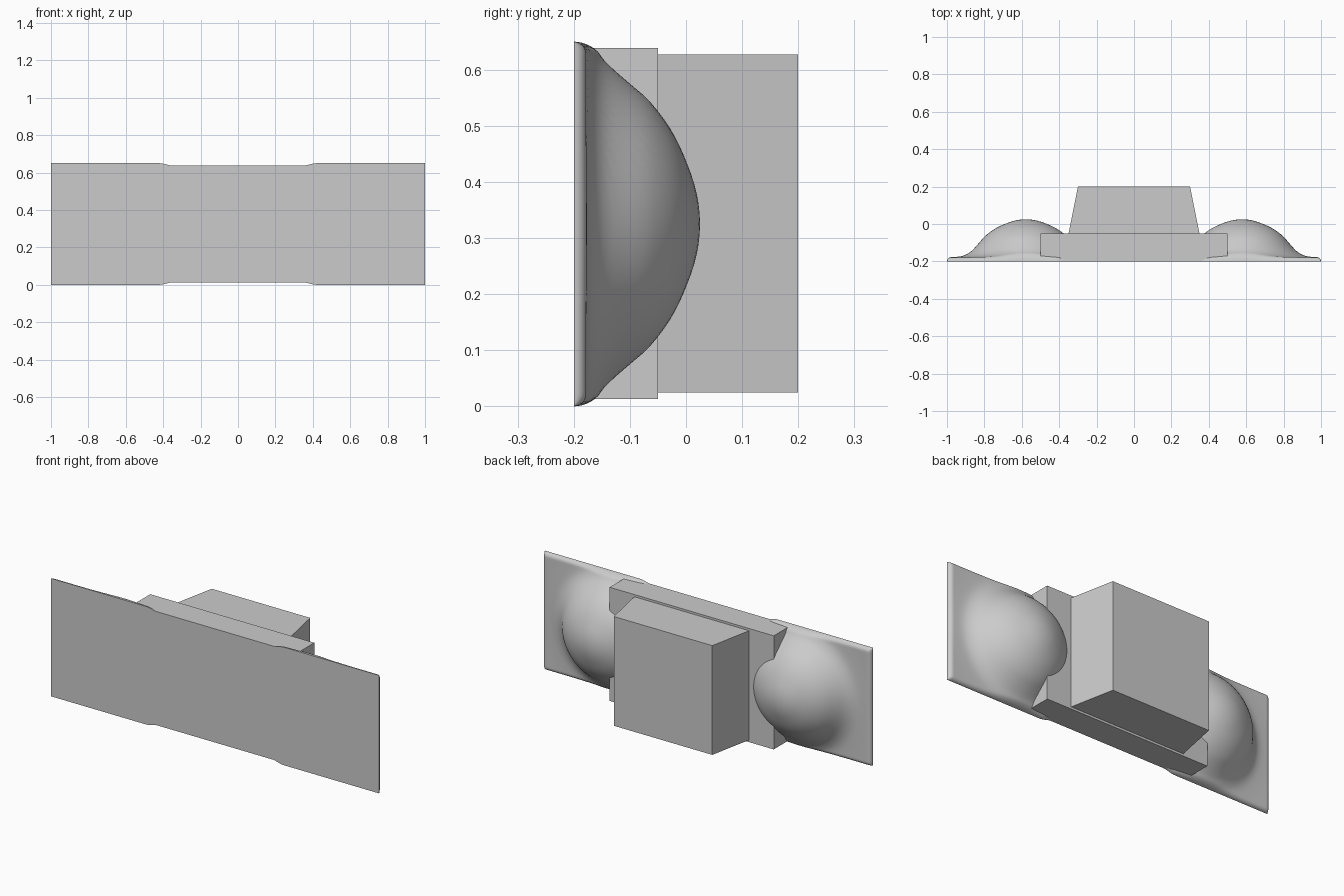
import bpy, bmesh, math

if "Cube" in bpy.data.objects:
    bpy.data.objects.remove(bpy.data.objects["Cube"])

grey = bpy.data.materials.new("plain grey")
grey.diffuse_color = (0.6, 0.6, 0.6, 1)
grey.use_nodes = True
grey.node_tree.nodes["Principled BSDF"].inputs["Base Color"].default_value = grey.diffuse_color


def finish(name, bm):
    bmesh.ops.recalc_face_normals(bm, faces=bm.faces)
    me = bpy.data.meshes.new(name)
    bm.to_mesh(me)
    bm.free()
    me.materials.append(grey)
    ob = bpy.data.objects.new(name, me)
    bpy.context.collection.objects.link(ob)
    return ob


def block(name, x_front, x_back, y0, y1, z0, z1):
    """Box whose half width changes from front to back."""
    bm = bmesh.new()
    outline = [(-x_front, y0), (x_front, y0), (x_back, y1), (-x_back, y1)]
    low = [bm.verts.new((x, y, z0)) for x, y in outline]
    top = [bm.verts.new((x, y, z1)) for x, y in outline]
    bm.faces.new(low)
    bm.faces.new(top)
    for i in range(4):
        j = (i + 1) % 4
        bm.faces.new((low[i], low[j], top[j], top[i]))
    return finish(name, bm)


# Radial profile of the domed pad: distance from centre, height over the front
PROFILE = [(0, .225), (.05, .22), (.1, .205), (.165, .175), (.22, .134), (.25, .1),
           (.28, .066), (.3, .048), (.34, .029), (.4, .023), (.5, .022), (.6, .022)]


def dome(r):
    """Smooth interpolation of the profile."""
    p = PROFILE
    n = len(p)

    def slope(i):
        if i == 0 or i == n - 1:
            return 0
        return (p[i + 1][1] - p[i - 1][1]) / (p[i + 1][0] - p[i - 1][0])
    for i in range(n - 1):
        if r <= p[i + 1][0]:
            w = p[i + 1][0] - p[i][0]
            t = (r - p[i][0]) / w
            return ((2*t**3 - 3*t*t + 1) * p[i][1] + (t**3 - 2*t*t + t) * w * slope(i)
                    + (3*t*t - 2*t**3) * p[i + 1][1] + (t**3 - t*t) * w * slope(i + 1))
    return p[-1][1]


def rim(d):
    """Quarter-round edge of the pad."""
    t = min(max(d / .022, 0), 1)
    return math.sqrt(max(0, 1 - (1 - t) ** 2))


# Domed side pads: flat front, bulging back, mirrored left and right
N = 56
X0, X1, HALF = .3, 1.0, .325
bm = bmesh.new()
grid = []
for i in range(N + 1):
    x = (X0 + X1) / 2 - (X1 - X0) / 2 * math.cos(math.pi * i / N)
    t = min(max((.42 - x) / .08, 0), 1)
    half = HALF - .015 * t * t * (3 - 2 * t)      # tucks into the centre bar
    row = []
    for j in range(N + 1):
        dz = -half * math.cos(math.pi * j / N)
        edge = rim(half - abs(dz)) * rim(X1 - x) * rim(x - X0)
        h = edge * dome(math.hypot(x - .578, dz))
        row.append(bm.verts.new((x, -.2 + h, HALF + dz)))
    grid.append(row)
for i in range(N):
    for j in range(N):
        bm.faces.new((grid[i][j], grid[i + 1][j], grid[i + 1][j + 1], grid[i][j + 1]))
border = ([grid[i][0] for i in range(N)] + [grid[N][j] for j in range(N)]
          + [grid[i][N] for i in range(N, 0, -1)] + [grid[0][j] for j in range(N, 0, -1)])
bm.faces.new(border)
pads = finish("domed_pads", bm)
mirror = pads.modifiers.new("mirror", 'MIRROR')
mirror.use_axis[0] = True
bpy.context.view_layer.objects.active = pads
pads.select_set(True)
bpy.ops.object.shade_smooth_by_angle(angle=math.radians(40))

# Centre bar joining the pads, and the tapered block behind it
block("centre_bar", .5, .5, -.2, -.05, .013, .639)
block("tapered_block", .35, .3, -.05, .2, .025, .627)
